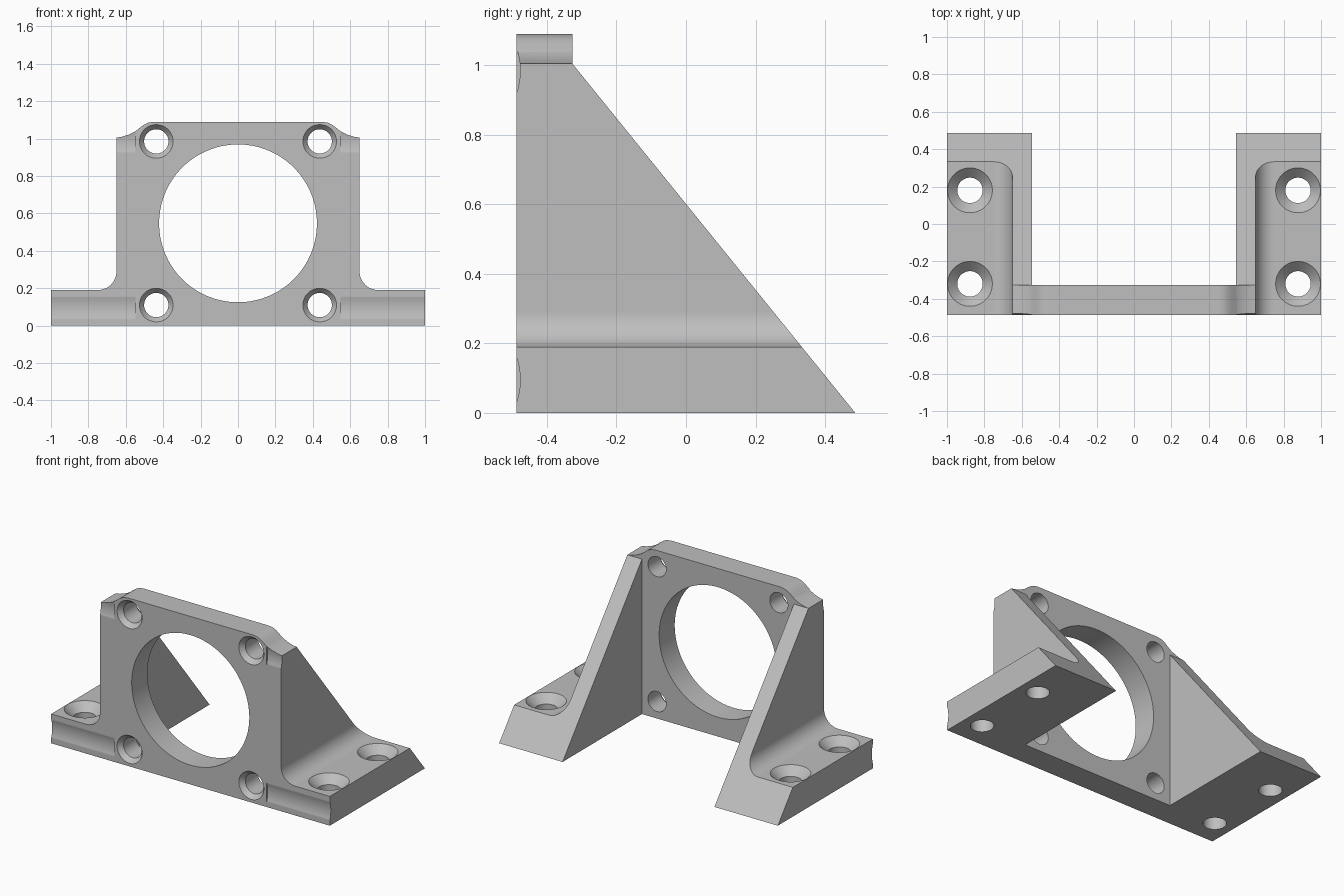
import bpy, bmesh
from math import pi, sin, cos, radians
from mathutils import Matrix, Vector

cube = bpy.data.objects.get("Cube")
if cube:
    bpy.data.objects.remove(cube, do_unlink=True)

FRONT, BACK, PLATE_BACK = -0.487, 0.487, -0.327
grey = bpy.data.materials.new("plain grey")
grey.use_nodes = True
grey.diffuse_color = (0.52, 0.52, 0.52, 1)
grey.node_tree.nodes["Principled BSDF"].inputs["Base Color"].default_value = grey.diffuse_color


def loft(name, rings):
    """Closed solid through matching rings of points."""
    bm = bmesh.new()
    loops = [[bm.verts.new(p) for p in ring] for ring in rings]
    for low, high in zip(loops, loops[1:]):
        for i in range(len(low)):
            bm.faces.new((low[i - 1], low[i], high[i], high[i - 1]))
    bm.faces.new(loops[0])
    bm.faces.new(loops[-1])
    bmesh.ops.recalc_face_normals(bm, faces=bm.faces)
    mesh = bpy.data.meshes.new(name)
    bm.to_mesh(mesh)
    bm.free()
    mesh.materials.append(grey)
    obj = bpy.data.objects.new(name, mesh)
    bpy.context.collection.objects.link(obj)
    return obj


def prism(name, points, span):
    """Outline of 3D points swept along span."""
    points = [Vector(p) for p in points]
    return loft(name, [points, [p + Vector(span) for p in points]])


def turned(name, profile, origin, rotation, segments=48):
    """Profile of (radius, distance along axis) turned around its axis."""
    place = Matrix.Translation(origin) @ rotation
    angles = [(i + 0.5) * 2 * pi / segments for i in range(segments)]
    return loft(name, [[place @ Vector((r * cos(a), r * sin(a), d)) for a in angles] for r, d in profile])


def combine(obj, tool, operation="DIFFERENCE"):
    tool.hide_render = True
    mod = obj.modifiers.new(tool.name, "BOOLEAN")
    mod.operation, mod.object, mod.solver = operation, tool, "EXACT"
    bpy.context.view_layer.objects.active = obj
    bpy.ops.object.modifier_apply(modifier=mod.name)
    bpy.data.objects.remove(tool, do_unlink=True)


# Front outline: foot, fillet, upright and scooped top corner
half = [(1, 0), (1, 0.19)]
for i in range(13):
    a = -pi / 2 - i * pi / 24
    half.append((0.75 + 0.1 * cos(a), 0.29 + 0.1 * sin(a)))
half += [(0.65, 1.005), (0.62, 1.01), (0.585, 1.021), (0.55, 1.038), (0.52, 1.062),
         (0.502, 1.075), (0.48, 1.085), (0.45, 1.09)]
outline = half + [(-x, z) for x, z in reversed(half)]
bracket = prism("mounting_bracket", [(x, FRONT, z) for x, z in outline], (0, BACK - FRONT, 0))

# Sloped backs of the side gussets and feet
slope = (BACK - PLATE_BACK) / 1.005
behind = [(PLATE_BACK, 1.3), (PLATE_BACK, 1.005), (BACK + 0.1 * slope, -0.1), (1, -0.1), (1, 1.3)]
combine(bracket, prism("slope_cut", [(-1.2, y, z) for y, z in behind], (2.4, 0, 0)))

# Open space behind the front plate
bay = [(-0.545, PLATE_BACK), (0.545, PLATE_BACK), (0.545, 1), (-0.545, 1)]
combine(bracket, prism("bay", [(x, y, -0.2) for x, y in bay], (0, 0, 1.6)))

# Round opening in the plate
into_plate = Matrix.Rotation(radians(-90), 4, "X")
along_x = Matrix.Rotation(radians(90), 4, "Y")
into_foot = Matrix.Rotation(pi, 4, "X")
combine(bracket, turned("opening", [(0.422, -0.1), (0.422, 0.4)], (0, FRONT, 0.547), into_plate, 96))

# Countersunk screw shapes, measured inwards from the surface
plate_screw = [(0.106, -0.02), (0.065, 0.031), (0.065, 0.4)]
foot_screw = [(0.14, -0.02), (0.068, 0.052), (0.068, 0.4)]

for s in (-1, 1):
    # Screw holes in the plate, with shallow grooves beside them
    for z, groove_z in ((0.11, 0.095), (0.985, 0.985)):
        combine(bracket, turned("groove", [(0.2, 0.547 * s), (0.2, 1.15 * s)],
                                (0, FRONT - 0.19, groove_z), along_x, 128))
        combine(bracket, turned("plate_hole", plate_screw, (s * 0.437, FRONT, z), into_plate))
    # Screw holes in the feet
    for y in (-0.32, 0.18):
        combine(bracket, turned("foot_hole", foot_screw, (s * 0.877, y, 0.19), into_foot))

# Smooth curves with crisp edges and flat faces
bpy.ops.object.select_all(action="DESELECT")
bracket.select_set(True)
bpy.context.view_layer.objects.active = bracket
bpy.ops.object.shade_smooth_by_angle(angle=radians(25))
weighted = bracket.modifiers.new("flat_faces", "WEIGHTED_NORMAL")
weighted.keep_sharp = True
